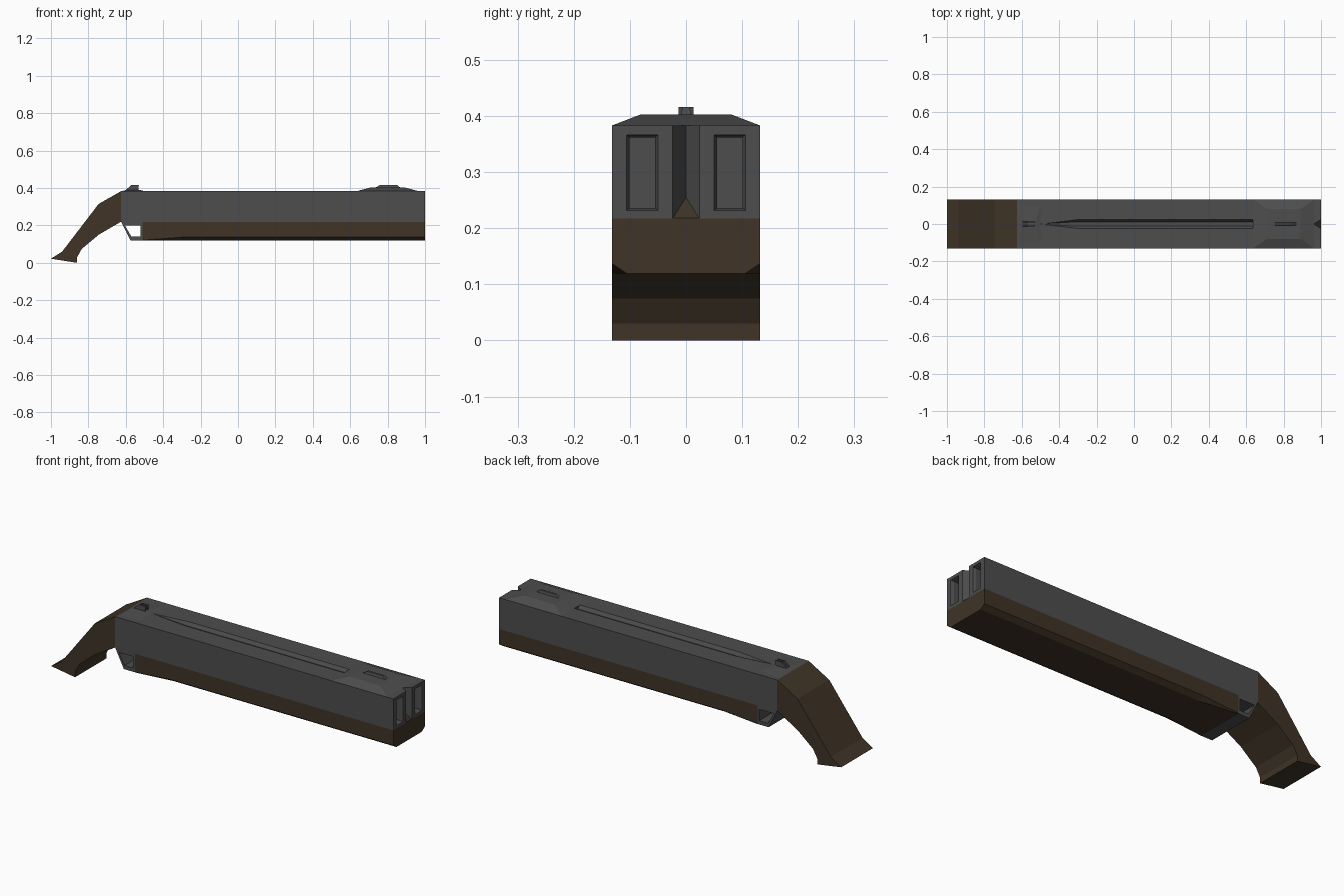
import bpy, bmesh

if "Cube" in bpy.data.objects:
    bpy.data.objects.remove(bpy.data.objects["Cube"])

W = 0.132  # half width of the whole model


def material(name, rgb):
    m = bpy.data.materials.new(name)
    m.diffuse_color = (*rgb, 1)
    m.use_nodes = True
    m.node_tree.nodes["Principled BSDF"].inputs["Base Color"].default_value = m.diffuse_color
    return m


GREY = material("dark_metal", (0.075, 0.075, 0.075))
BROWN = material("dark_wood", (0.05, 0.034, 0.02))


def finish(name, bm, mat=None):
    bmesh.ops.recalc_face_normals(bm, faces=bm.faces[:])
    me = bpy.data.meshes.new(name)
    bm.to_mesh(me)
    bm.free()
    ob = bpy.data.objects.new(name, me)
    bpy.context.collection.objects.link(ob)
    if mat:
        me.materials.append(mat)
    return ob


def loft(name, sections, mat=None):
    """Join equal-length rings of points and cap both ends."""
    bm = bmesh.new()
    rings = [[bm.verts.new(p) for p in s] for s in sections]
    n = len(rings[0])
    for a, b in zip(rings, rings[1:]):
        for i in range(n):
            j = (i + 1) % n
            bm.faces.new((a[i], a[j], b[j], b[i]))
    bm.faces.new(rings[0])
    bm.faces.new(rings[-1])
    return finish(name, bm, mat)


def prism(name, profile, half, mat=None):
    """Side profile (x, z) extruded across the width."""
    return loft(name, [[(x, y, z) for x, z in profile] for y in (-half, half)], mat)


def hull(name, pts, mat=None):
    bm = bmesh.new()
    for p in pts:
        bm.verts.new(p)
    bmesh.ops.convex_hull(bm, input=bm.verts[:])
    bmesh.ops.dissolve_limit(bm, angle_limit=0.001, verts=bm.verts[:], edges=bm.edges[:])
    return finish(name, bm, mat)


def cut(ob, cutter):
    cutter.hide_render = True
    m = ob.modifiers.new("cut", "BOOLEAN")
    m.operation = "DIFFERENCE"
    m.solver = "EXACT"
    m.object = cutter
    bpy.context.view_layer.objects.active = ob
    bpy.ops.object.modifier_apply(modifier=m.name)
    bpy.data.objects.remove(cutter, do_unlink=True)


# Barrels and receiver in one block, with the guard dropping at the rear
body = prism("barrel_body", [(-0.625, 0.383), (-0.625, 0.22), (-0.575, 0.12),
                             (-0.51, 0.12), (-0.51, 0.217), (1, 0.217), (1, 0.383)], W, GREY)

# Guard opening
cut(body, prism("guard_cutter", [(-0.605, 0.2), (-0.57, 0.14), (-0.52, 0.14), (-0.52, 0.2)], 0.2))

# Bevelled muzzle openings
for s in (-1, 1):
    rings = []
    for x, hy, hz in ((1.01, 0.032, 0.0705), (0.985, 0.0225, 0.063), (0.93, 0.0225, 0.063)):
        rings.append([(x, s * 0.078 + a * hy, 0.299 + b * hz)
                      for a, b in ((-1, -1), (1, -1), (1, 1), (-1, 1))])
    cut(body, loft("muzzle_cutter", rings))

# Vertical notch between the barrels
cut(body, loft("notch_cutter", [[(1.02, -0.036, z), (1.02, 0.036, z), (0.96, 0, z)]
                                for z in (0.1, 0.5)]))

# Long top groove that runs out to a point at the rear
groove = []
for x in (-0.3, 0.64):
    groove.append([(x, -0.026, 0.387), (x, 0.026, 0.387), (x, 0.012, 0.365), (x, -0.012, 0.365)])
groove.insert(0, [(-0.5, -0.002, 0.387), (-0.5, 0.002, 0.387),
                  (-0.5, 0.001, 0.3825), (-0.5, -0.001, 0.3825)])
cut(body, loft("groove_cutter", groove))

# Wooden fore-end; the bottom chamfer fades out towards the rear
sections = []
for x, side, low in ((-0.51, 0.121, 0.1315), (-0.3, 0.137, 0.105), (1, 0.137, 0.105)):
    sections.append([(x, -W, 0.218), (x, -W, side), (x, -low, 0.119),
                     (x, low, 0.119), (x, W, side), (x, W, 0.218)])
loft("fore_end", sections, BROWN)
hull("fore_end_wedge", [(1, -0.024, 0.217), (1, 0.024, 0.217),
                        (0.958, 0, 0.217), (0.96, 0, 0.255)], BROWN)

# Curved grip
prism("grip", [(-0.625, 0.383), (-0.745, 0.315), (-0.94, 0.06), (-1, 0.022), (-0.86, 0),
               (-0.86, 0.03), (-0.835, 0.075), (-0.745, 0.15), (-0.625, 0.22)], W, BROWN)

# Raised front sight base and blade
hump = [(x, s * y, z) for s in (-1, 1) for x, y, z in
        ((0.635, W, 0.383), (0.965, W, 0.383), (0.71, 0.08, 0.403), (0.89, 0.08, 0.403))]
hull("front_sight_base", hump, GREY)
hull("front_sight", [(x, s * y, z) for s in (-1, 1) for x, y, z in
     ((0.73, 0.01, 0.40), (0.87, 0.01, 0.40), (0.76, 0.006, 0.416), (0.85, 0.006, 0.416))], GREY)

# Low rear ramp with a two-pronged sight
hull("rear_sight_base", [(-0.62, -0.1, 0.383), (-0.62, 0.1, 0.383), (-0.5, -0.1, 0.383),
                         (-0.5, 0.1, 0.383), (-0.595, 0, 0.391), (-0.53, 0, 0.391)], GREY)
for s in (-1, 1):
    ob = prism("rear_sight_prong", [(-0.605, 0.385), (-0.57, 0.416),
                                    (-0.53, 0.416), (-0.535, 0.385)], 0.004, GREY)
    ob.location.y = s * 0.009
